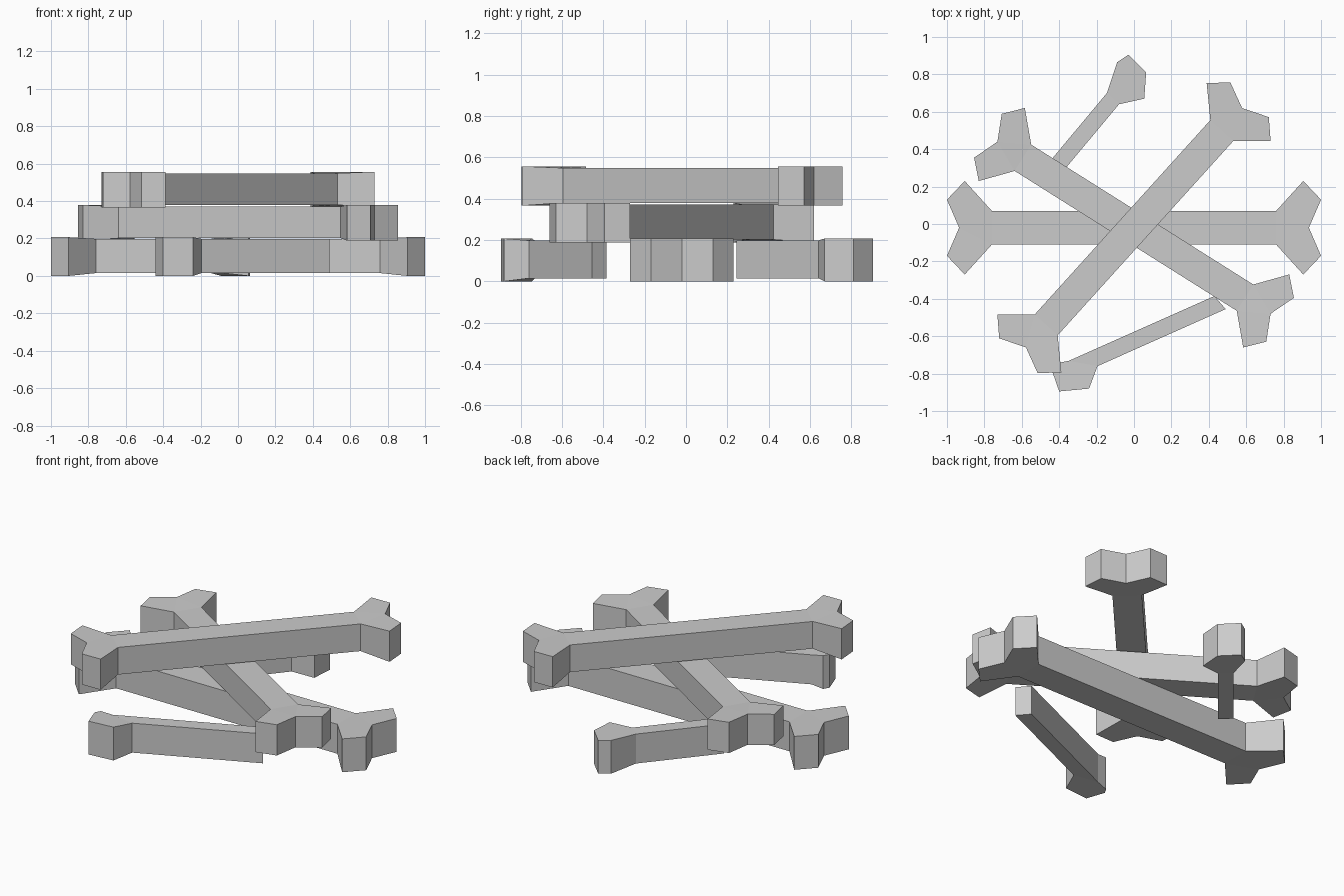
import bpy, bmesh
from math import radians
from mathutils import Matrix

if "Cube" in bpy.data.objects:
    bpy.data.objects.remove(bpy.data.objects["Cube"])

SHAFT_Z = (0.015, 0.198)   # slim shaft height range
KNOB_Z = (0.0, 0.207)      # slightly taller knob height range


def slab(name, points, faces, location=(0, 0, 0), angle=0, scale=1):
    """Solid from an outline of (x, y, is_knob); faces index the top outline."""
    bm = bmesh.new()
    low, high = [], []
    for x, y, knob in points:
        z0, z1 = KNOB_Z if knob else SHAFT_Z
        low.append(bm.verts.new((x, y, z0)))
        high.append(bm.verts.new((x, y, z1)))
    for f in faces:
        bm.faces.new([high[i] for i in f])
        bm.faces.new([low[i] for i in reversed(f)])
    n = len(points)
    for i in range(n):
        j = (i + 1) % n
        bm.faces.new((low[i], low[j], high[j], high[i]))
    bmesh.ops.recalc_face_normals(bm, faces=bm.faces)
    bm.transform(Matrix.Translation(location)
                 @ Matrix.Rotation(radians(angle), 4, 'Z')
                 @ Matrix.Scale(scale, 4))
    mesh = bpy.data.meshes.new(name)
    bm.to_mesh(mesh)
    bm.free()
    obj = bpy.data.objects.new(name, mesh)
    bpy.context.collection.objects.link(obj)
    return obj


# Whole bones: one two-lobed end, repeated by a half turn
end = [(0.76, -0.09, 0), (0.905, -0.25, 1), (1.0, -0.15, 1), (0.935, 0, 1),
       (1.0, 0.15, 1), (0.905, 0.25, 1), (0.76, 0.09, 0)]
outline = end + [(-x, -y, k) for x, y, k in end]
end_faces = [(0, 1, 2, 3), (3, 4, 5, 6), (0, 3, 6)]
faces = end_faces + [tuple(i + 7 for i in f) for f in end_faces] + [(0, 6, 7, 13)]

for name, z, angle, scale in (("bottom_bone", 0, 0, 1),
                              ("middle_bone", 0.188, -32.2, 0.923),
                              ("top_bone", 0.366, 47.9, 0.922)):
    slab(name, outline, faces, (0, -0.02, z), angle, scale)

# Thin broken bones: a cut shaft with a single uneven knob
broken_faces = [(0, 1, 6, 7), (1, 2, 3, 4, 5, 6)]
slab("back_broken_bone",
     [(-0.41, 0.245, 0), (-0.08, 0.64, 0), (0.055, 0.67, 1), (0.065, 0.81, 1),
      (-0.03, 0.905, 1), (-0.09, 0.865, 1), (-0.145, 0.70, 0), (-0.474, 0.306, 0)],
     broken_faces)
slab("front_broken_bone",
     [(0.43, -0.385, 0), (-0.35, -0.732, 0), (-0.42, -0.745, 1), (-0.44, -0.78, 1),
      (-0.40, -0.895, 1), (-0.24, -0.88, 1), (-0.195, -0.76, 0), (0.49, -0.455, 0)],
     broken_faces)
